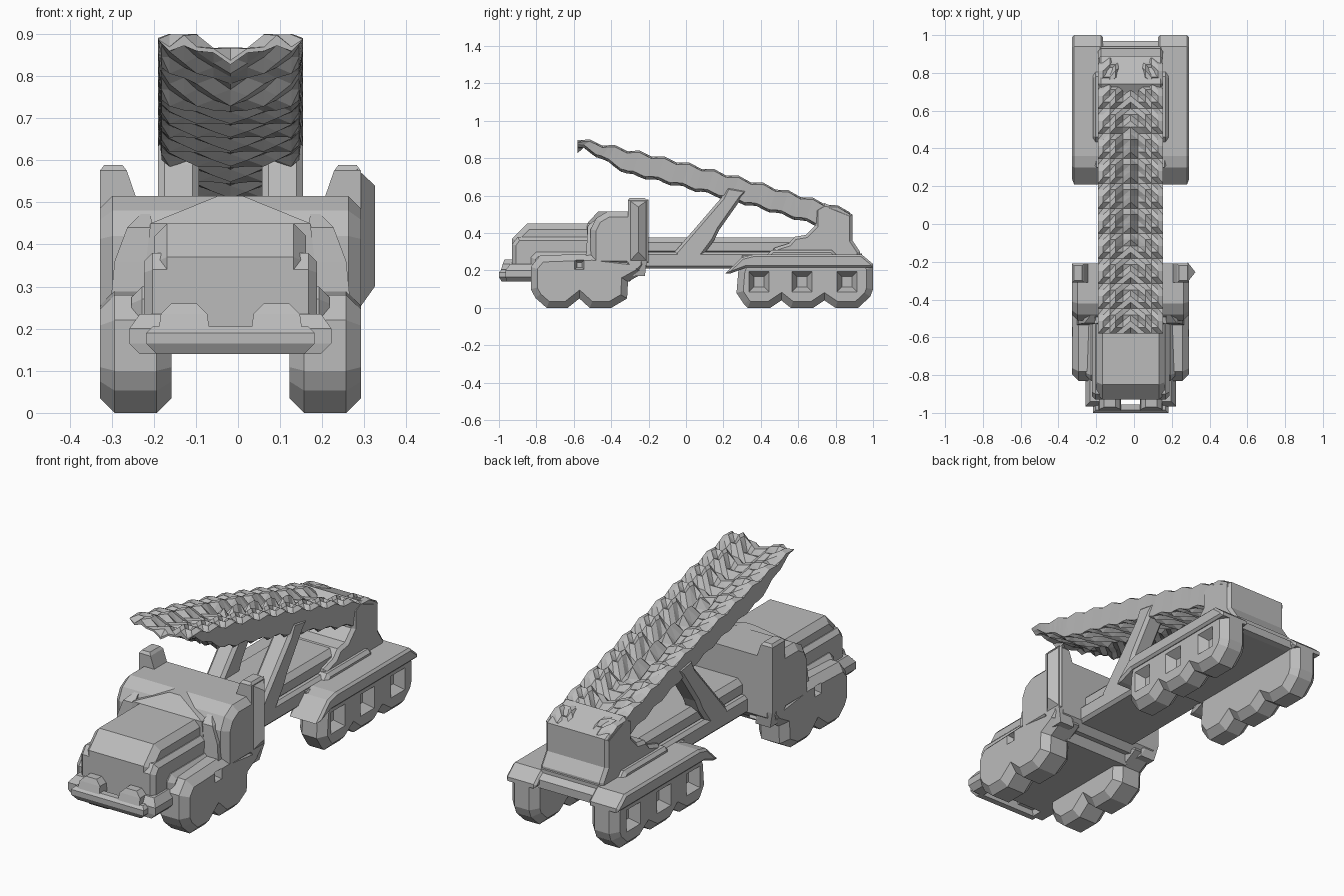
import bpy, bmesh, math

cube = bpy.data.objects.get("Cube")
if cube:
    bpy.data.objects.remove(cube, do_unlink=True)

CX = -0.018  # centre line of the truck
SIDES = ((1, "left"), (-1, "right"))
grey = bpy.data.materials.new("plain_grey")
grey.use_nodes = True
grey.diffuse_color = (0.5, 0.5, 0.5, 1)
grey.node_tree.nodes["Principled BSDF"].inputs["Base Color"].default_value = (0.5, 0.5, 0.5, 1)


def finish(name, bm):
    bmesh.ops.recalc_face_normals(bm, faces=bm.faces)
    mesh = bpy.data.meshes.new(name)
    bm.to_mesh(mesh)
    bm.free()
    mesh.materials.append(grey)
    ob = bpy.data.objects.new(name, mesh)
    bpy.context.collection.objects.link(ob)
    return ob


def prism(name, profile, x0, x1, cut=0.0):
    """Side profile (y, z) extruded across x, with chamfered side rims."""
    bm = bmesh.new()
    a = bm.faces.new([bm.verts.new((CX + x0, y, z)) for y, z in profile])
    r = bmesh.ops.extrude_face_region(bm, geom=[a])
    side = [v for v in r["geom"] if isinstance(v, bmesh.types.BMVert)]
    bmesh.ops.translate(bm, verts=side, vec=(x1 - x0, 0, 0))
    if cut:
        rim = [e for e in bm.edges if abs(e.verts[0].co.x - e.verts[1].co.x) < 1e-5]
        bmesh.ops.bevel(bm, geom=rim, offset=cut, segments=1, affect='EDGES', clamp_overlap=True)
    return finish(name, bm)


def pair(name, profile, x0, x1, cut=0.0):
    return [prism("left_" + name, profile, x0, x1, cut),
            prism("right_" + name, profile, -x1, -x0, cut)]


def hull(name, points):
    bm = bmesh.new()
    for p in points:
        bm.verts.new((CX + p[0], p[1], p[2]))
    bmesh.ops.convex_hull(bm, input=bm.verts)
    return finish(name, bm)


def layers(name, rings):
    """Convex solid from stacked boxes: (x half, y0, y1, z, x centre)."""
    return hull(name, [(cx + s * w, y, z) for w, y0, y1, z, cx in rings
                       for s in (-1, 1) for y in (y0, y1)])


def dent(obs, y, z, r, depth):
    """Square pyramid recess cut in the outer face of each wheel block."""
    for ob, s in zip(obs, (1, -1)):
        xo = max(abs(v.co.x - CX) for v in ob.data.vertices)
        pts = [(s * (xo + 0.01), y + a * r, z + b * r) for a in (-1, 1) for b in (-1, 1)]
        pts += [(s * (xo - depth), y + a * r * .45, z + b * r * .45) for a in (-1, 1) for b in (-1, 1)]
        cutter = hull("hub_cutter", pts)
        cutter.hide_render = True
        cutter.hide_set(True)
        mod = ob.modifiers.new("hub", 'BOOLEAN')
        mod.operation, mod.object, mod.solver = 'DIFFERENCE', cutter, 'EXACT'


# Front wheels with their fenders
front = pair("front_wheels", [(-.83, .22), (-.83, .1), (-.805, .053), (-.745, 0), (-.633, 0), (-.57, .05),
                              (-.515, 0), (-.4, 0), (-.315, .05), (-.31, .14), (-.22, .19), (-.25, .26),
                              (-.5, .29), (-.78, .28)], .14, .31, .035)
dent(front, -.57, .23, .03, .03)

# Engine block, hood and its raised lid
prism("engine_block", [(-.93, .17), (-.93, .34), (-.9, .38), (-.4, .38), (-.25, .22), (-.3, .14), (-.9, .14)],
      -.205, .205, .02)
prism("hood_lid", [(-.93, .3), (-.93, .37), (-.85, .45), (-.45, .45), (-.45, .3)], -.18, .18, .03)
pair("hood_fillet", [(-.83, .2), (-.83, .27), (-.8, .3), (-.45, .3), (-.45, .2)], .17, .235, .025)

# Bumper bar standing off the engine block, with two horns and side returns
layers("bumper", [(.175, -.985, -.955, .14, 0), (.2, -1, -.955, .165, 0), (.2, -1, -.955, .19, 0),
                  (.185, -.985, -.955, .205, 0)])
for s, side in SIDES:
    layers(side + "_bumper_horn", [(.05, -.98, -.92, .17, s * .11), (.06, -.99, -.92, .2, s * .11),
                                   (.055, -.98, -.92, .235, s * .11), (.03, -.97, -.92, .26, s * .11)])
    layers(side + "_bumper_arm", [(.03, -.96, -.82, .14, s * .185), (.045, -.965, -.82, .165, s * .195),
                                  (.045, -.965, -.82, .2, s * .195), (.025, -.94, -.82, .235, s * .19)])

# Cab, windscreen ridge and rear corner stacks
prism("cab", [(-.51, .22), (-.51, .42), (-.48, .48), (-.42, .515), (-.21, .515), (-.21, .22), (-.25, .18),
              (-.3, .18), (-.33, .22)], -.31, .31, .03)
layers("windscreen", [(.2, -.53, -.4, .36, 0), (.19, -.53, -.4, .45, 0), (.03, -.47, -.4, .515, 0)])
for s, side in SIDES:
    layers(side + "_stack", [(.045, -.31, -.21, .5, s * .265), (.032, -.31, -.21, .54, s * .278),
                             (.032, -.31, -.21, .575, s * .278), (.022, -.3, -.22, .588, s * .278)])
    layers(side + "_cab_corner", [(.04, -.31, -.22, .17, s * .25), (.03, -.31, -.21, .25, s * .28),
                                  (.03, -.31, -.21, .52, s * .28)])
    layers(side + "_cab_shoulder", [(.05, -.535, -.48, .26, s * .235), (.045, -.53, -.45, .36, s * .23),
                                    (.03, -.525, -.45, .44, s * .215), (.01, -.48, -.45, .475, s * .2)])
hull("left_cab_fin", [(.3, y, z) for y in (-.31, -.2) for z in (.24, .58)] +
     [(.343, -.255, z) for z in (.3, .54)])

# Chassis in stepped layers
prism("chassis", [(-.25, .21), (.9, .21), (.94, .24), (.94, .29), (.5, .3), (-.25, .3)], -.172, .172, .015)
prism("chassis_deck", [(-.25, .28), (-.25, .375), (.6, .375), (.6, .28)], -.145, .145, .025)
prism("rear_deck", [(.3, .205), (.3, .28), (.93, .28), (.97, .25), (.97, .21), (.94, .205)], -.2, .2, .02)

# Rear fenders and wheel blocks
HUBS = (.39, .62, .86)
lobes = [(.3, .25), (.28, .2), (.27, .08), (.31, .02)]
for c in HUBS:
    lobes += [(c - .06, 0), (c + .06, 0), (c + .12, .04)]
lobes[-1] = (.985, .06)
lobes += [(1, .1), (1, .22), (.97, .25)]
rear = pair("rear_wheels", lobes, .145, .295, .035)
for c in HUBS:
    dent(rear, c, .14, .06, .045)
pair("rear_fender", [(.21, .185), (.3, .27), (.36, .285), (.94, .285), (1, .235), (1, .215),
                     (.32, .215), (.24, .185)], .145, .31, .02)

# Rear turret carrying the boom, on a low step
prism("turret_step", [(.42, .27), (.46, .31), (.78, .31), (.82, .27)], -.2, .2, .015)
prism("turret", [(.45, .27), (.47, .32), (.55, .345), (.58, .38), (.64, .39), (.69, .44), (.69, .53), (.74, .56),
                 (.89, .5), (.89, .36), (.93, .3), (.93, .27)], -.172, .172, .015)

# Slanted struts
pair("strut", [(-.06, .23), (-.06, .3), (.19, .59), (.22, .65), (.34, .63), (.3, .59), (.18, .42), (.15, .36),
               (.06, .24), (.04, .225)], .075, .172, .015)

# Boom: a stepped trough with knobbly rails, lofted from cross sections
STEP, DROP, N = .1325, .0352, 11


def stair(y):
    """Flat treads joined by short ramps, with a slight rise mid-length."""
    t = (y + .58) / STEP
    i = math.floor(t + 1e-6)
    return -DROP * (i + max(0, (t - i - .5) * 2)) + .022 * math.sin(math.pi * max(0, min(1, t / N)))


cols = [-.172, -.145, -.11, -.08, -.04, 0, .04, .08, .11, .145, .172]
bm = bmesh.new()
rings = []
for r in range(N * 4 + 1):
    y = -.58 + r * STEP / 4
    base = .897 + stair(y)
    top, low = [], []
    for k, x in enumerate(cols):
        c = abs(k - 5)
        edge = c == 5
        # Knobs run in mirrored rows; the middle is a channel with a raised bar
        drop = .01 if edge else .028 * ((r + 2 * c) % 4 == 0)
        if c < 2:
            drop += (.055 * c if -.1 < y < .5 else .032)
        thick = min(.012 + .36 * (y + .58), .107)
        under = .897 + stair(y + .04) - thick - (0 if edge else .015 * ((r + c) % 2))
        z = base - drop
        top.append(bm.verts.new((CX + x, y, z)))
        low.append(bm.verts.new((CX + x * (.95 if edge else 1), y, min(under, z - .01))))
    rings.append(top + low[::-1])
m = len(rings[0])
for a, b in zip(rings, rings[1:]):
    for j in range(m):
        n = (j + 1) % m
        # Triangle diagonals flip across the centre line so both halves mirror
        if j % len(cols) < 5:
            tris = (a[j], a[n], b[n]), (a[j], b[n], b[j])
        else:
            tris = (a[j], a[n], b[j]), (a[n], b[n], b[j])
        for t in tris:
            bm.faces.new(t)
bm.faces.new(rings[0])
bm.faces.new(rings[-1])
finish("boom", bm)
